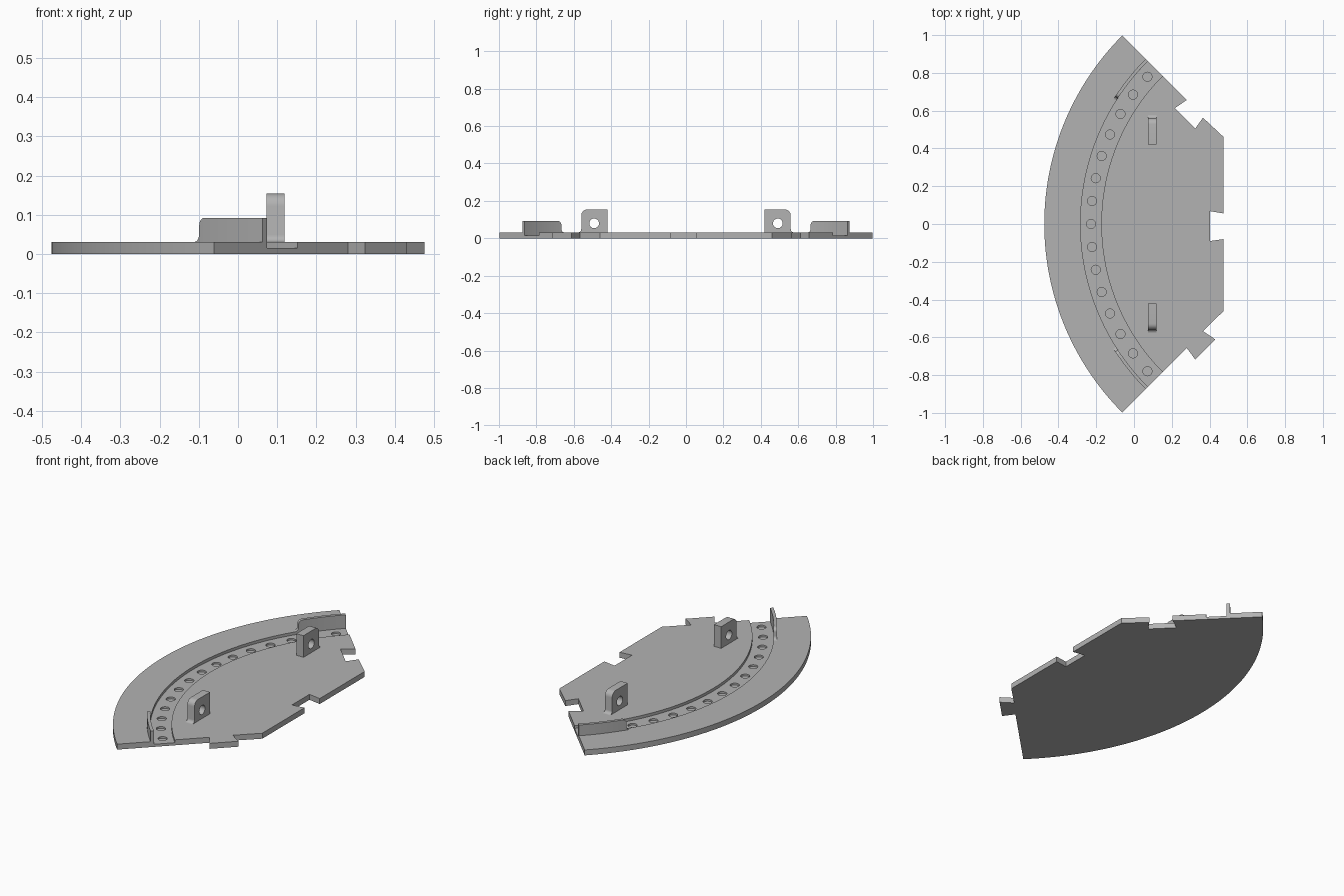
import bpy, bmesh
from math import sin, cos, pi, radians
from mathutils import Matrix

cube = bpy.data.objects.get("Cube")
if cube:
    bpy.data.objects.remove(cube, do_unlink=True)

grey = bpy.data.materials.new("plain grey")
grey.use_nodes = True
grey.diffuse_color = (0.45, 0.45, 0.45, 1)
grey.node_tree.nodes["Principled BSDF"].inputs["Base Color"].default_value = grey.diffuse_color

CX = 0.937                    # centre of all the arcs
THICK, FLOOR = 0.031, 0.015   # plate top and channel floor
R_OUT, R_CH_OUT, R_CH_IN = 1.412, 1.22, 1.11


def polar(r, deg):
    a = radians(deg)
    return CX - r * cos(a), r * sin(a)


def arc(r, start, end, n):
    return [polar(r, start + (end - start) * i / n) for i in range(n + 1)]


def corner(cy, cz, r, start, end, n=6):
    angles = [radians(start + (end - start) * i / n) for i in range(n + 1)]
    return [(cy + r * cos(a), cz + r * sin(a)) for a in angles]


def finish(name, bm):
    bmesh.ops.recalc_face_normals(bm, faces=bm.faces)
    mesh = bpy.data.meshes.new(name)
    bm.to_mesh(mesh)
    bm.free()
    mesh.materials.append(grey)
    ob = bpy.data.objects.new(name, mesh)
    bpy.context.collection.objects.link(ob)
    return ob


def prism(name, pts, lo, hi, place):
    """Extrude a 2D outline from lo to hi; place maps (u, v, depth) to xyz."""
    bm = bmesh.new()
    low = [bm.verts.new(place(u, v, lo)) for u, v in pts]
    top = [bm.verts.new(place(u, v, hi)) for u, v in pts]
    bm.faces.new(low)
    bm.faces.new(top)
    for i in range(len(pts)):
        j = (i + 1) % len(pts)
        bm.faces.new((low[i], low[j], top[j], top[i]))
    return finish(name, bm)


def cut(ob, cutter):
    cutter.hide_render = True
    mod = ob.modifiers.new("cut", 'BOOLEAN')
    mod.operation, mod.solver, mod.object = 'DIFFERENCE', 'EXACT', cutter
    bpy.context.view_layer.objects.active = ob
    bpy.ops.object.modifier_apply(modifier=mod.name)
    bpy.data.objects.remove(cutter, do_unlink=True)


def smooth(ob):
    bpy.ops.object.select_all(action='DESELECT')
    ob.select_set(True)
    bpy.context.view_layer.objects.active = ob
    bpy.ops.object.shade_smooth_by_angle(angle=radians(30))


def flat(u, v, d):
    return u, v, d


# Sector plate with locking notches and tongue along the inner edge
edge = [(0.28, 0.657), (0.216, 0.613), (0.324, 0.505), (0.365, 0.563),
        (0.475, 0.46), (0.475, 0.056), (0.402, 0.068), (0.402, -0.09),
        (0.475, -0.08), (0.475, -0.46), (0.365, -0.567), (0.43, -0.611),
        (0.324, -0.717), (0.28, -0.657)]
plate = prism("sector_plate", arc(R_OUT, -45, 45, 72) + edge, 0, THICK, flat)

# Curved channel, open at both ends
channel = arc(R_CH_OUT, -48, 48, 72) + arc(R_CH_IN, 48, -48, 72)
cut(plate, prism("channel_cutter", channel, FLOOR, 0.1, flat))

# Row of blind holes in the channel floor
bm = bmesh.new()
for i in range(-7, 8):
    x, y = polar(1.165, 6 * i)
    bmesh.ops.create_cone(bm, cap_ends=True, segments=24, radius1=0.024, radius2=0.024,
                          depth=0.04, matrix=Matrix.Translation((x, y, 0.025)))
cut(plate, finish("hole_cutter", bm))
smooth(plate)


def guide_wall(name, side):
    """Curved fence beside the channel, with a flared and rounded end."""
    flare = corner(32.2, THICK + 0.02, 0.02, -90, 0)
    round_top = corner(34.1, 0.072, 0.02, 180, 90)
    cols = [(32.2 + (u - 32.2) * 45, z) for u, z in flare]
    cols += [(34.12 + (u - 34.1) * 50, z) for u, z in round_top]
    cols += [(34.12 + (45 - 34.12) * i / 10, 0.092) for i in range(1, 11)]
    bm = bmesh.new()
    rings = []
    for deg, z in cols:
        z = max(z, THICK + 0.0004)
        inner, outer = polar(R_CH_OUT, side * deg), polar(R_CH_OUT + 0.017, side * deg)
        rings.append([bm.verts.new((*p, h)) for p, h in
                      ((inner, THICK), (outer, THICK), (outer, z), (inner, z))])
    for a, b in zip(rings, rings[1:]):
        for k in range(4):
            n = (k + 1) % 4
            bm.faces.new((a[k], a[n], b[n], b[k]))
    bm.faces.new(rings[0])
    bm.faces.new(rings[-1])
    smooth(finish(name, bm))


def lug(name, side):
    """Upright lug with a cross hole, rounded outer corner and base fillet."""
    def place(u, v, d):
        return d, side * u, v
    outline = [(0.42, THICK), (0.42, 0.154)]
    outline += corner(0.528, 0.122, 0.032, 90, 0)
    outline += corner(0.578, THICK + 0.018, 0.018, 180, 270)
    ob = prism(name, outline, 0.073, 0.118, place)
    cut(ob, prism("lug_hole_cutter", corner(0.491, 0.08, 0.026, 0, 345, 23), 0, 0.2, place))
    smooth(ob)


for label, side in (("front", -1), ("back", 1)):
    guide_wall(label + "_guide_wall", side)
    lug(label + "_lug", side)
